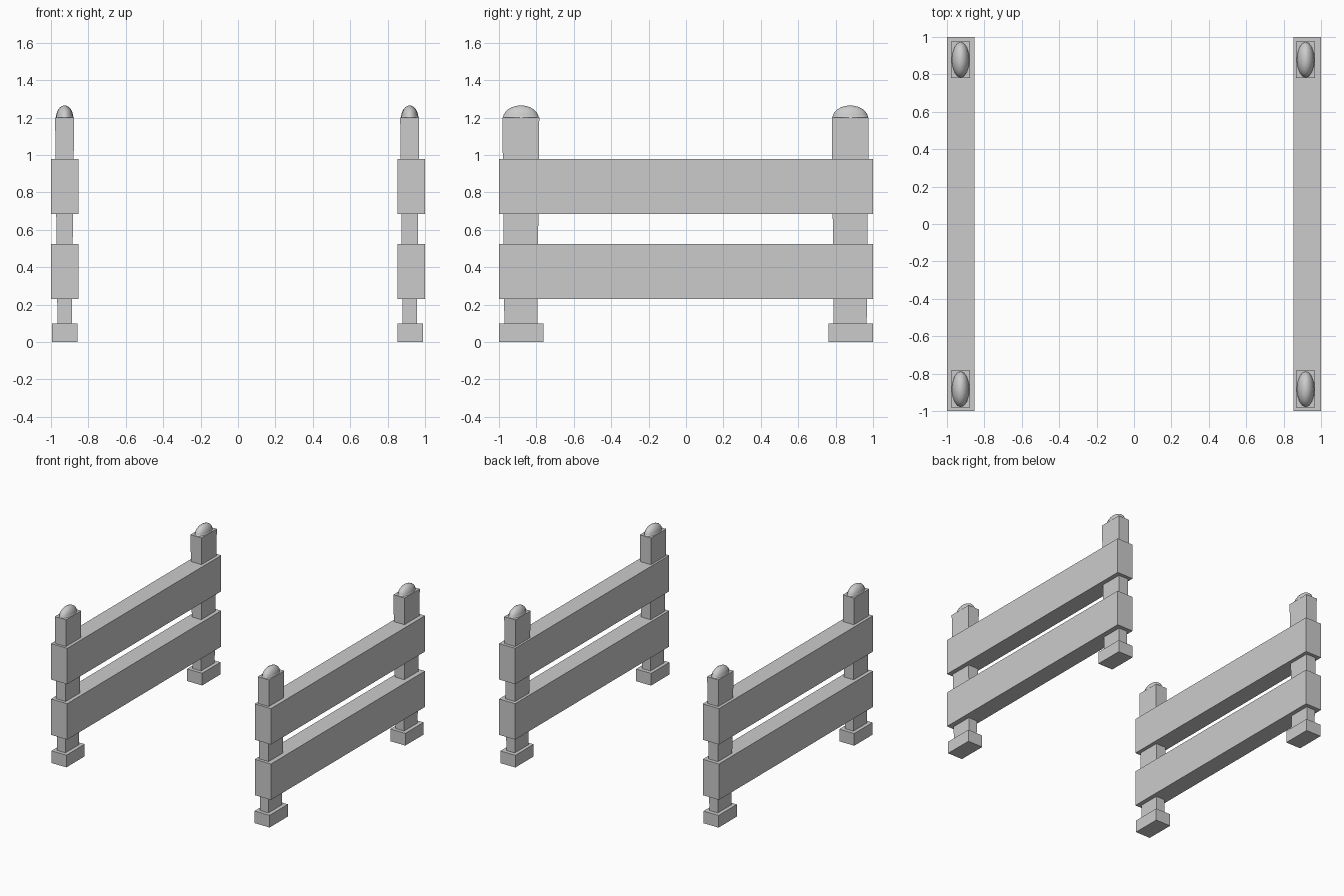
import bpy, bmesh
from mathutils import Matrix, Vector

if "Cube" in bpy.data.objects:
    bpy.data.objects.remove(bpy.data.objects["Cube"])


def finish(name, bm):
    bmesh.ops.recalc_face_normals(bm, faces=bm.faces)
    mesh = bpy.data.meshes.new(name)
    bm.to_mesh(mesh)
    bm.free()
    ob = bpy.data.objects.new(name, mesh)
    bpy.context.collection.objects.link(ob)
    return ob


def block(name, centre, size, top_scale=(1, 1)):
    """Box with an optional flare: top face scaled relative to the bottom."""
    bm = bmesh.new()
    bmesh.ops.create_cube(bm, size=1)
    for v in bm.verts:
        if v.co.z > 0:
            v.co.x *= top_scale[0]
            v.co.y *= top_scale[1]
        v.co = Vector(a * b for a, b in zip(v.co, size)) + Vector(centre)
    return finish(name, bm)


def dome(name, centre, radii):
    """Upper half of a stretched sphere."""
    bm = bmesh.new()
    bmesh.ops.create_uvsphere(bm, u_segments=16, v_segments=12, radius=1)
    bmesh.ops.bisect_plane(bm, geom=bm.verts[:] + bm.edges[:] + bm.faces[:],
                           plane_co=(0, 0, 0), plane_no=(0, 0, -1), clear_outer=True)
    bmesh.ops.transform(bm, matrix=Matrix.Translation(centre) @ Matrix.Diagonal((*radii, 1)),
                        verts=bm.verts)
    for f in bm.faces:
        f.smooth = True
    return finish(name, bm)


# side: (name, rail x, post x, foot x)
sides = [("left", -0.926, -0.927, -0.927), ("right", 0.926, 0.918, 0.920)]
# end: (name, post y, foot y)
ends = [("front", -0.883, -0.882), ("back", 0.878, 0.880)]

for side, rail_x, post_x, foot_x in sides:
    # two long planks
    for level, z in (("lower", 0.377), ("upper", 0.832)):
        block(f"{side}_{level}_rail", (rail_x, 0, z), (0.147, 2.0, 0.295))
    # flared posts with feet and rounded caps
    for end, post_y, foot_y in ends:
        tag = f"{side}_{end}"
        block(f"{tag}_foot", (foot_x, foot_y, 0.05), (0.136, 0.238, 0.1))
        block(f"{tag}_post", (post_x, post_y, 0.645), (0.076, 0.176, 1.11), (1.34, 1.12))
        dome(f"{tag}_cap", (post_x, post_y, 1.195), (0.047, 0.096, 0.07))
